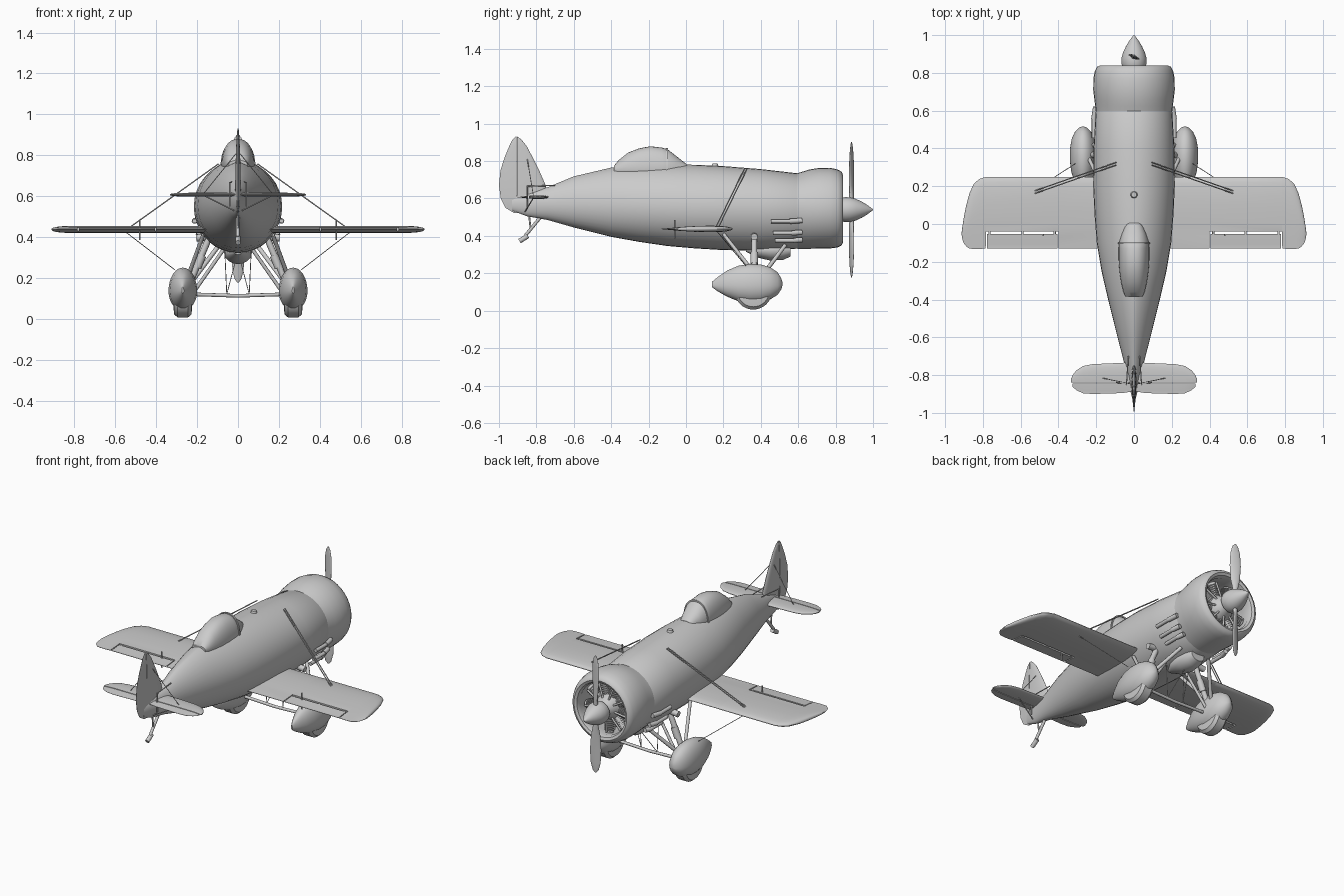
import bpy, bmesh, math
from mathutils import Vector

cube = bpy.data.objects.get("Cube")
if cube:
    bpy.data.objects.remove(cube, do_unlink=True)

grey = bpy.data.materials.new("plain grey")
grey.use_nodes = True
grey.diffuse_color = (0.6, 0.6, 0.6, 1)
grey.node_tree.nodes["Principled BSDF"].inputs["Base Color"].default_value = (0.6, 0.6, 0.6, 1)


def finish(name, bm):
    bmesh.ops.recalc_face_normals(bm, faces=bm.faces)
    mesh = bpy.data.meshes.new(name)
    bm.to_mesh(mesh)
    bm.free()
    mesh.materials.append(grey)
    ob = bpy.data.objects.new(name, mesh)
    bpy.context.collection.objects.link(ob)
    bpy.ops.object.select_all(action='DESELECT')
    ob.select_set(True)
    bpy.context.view_layer.objects.active = ob
    bpy.ops.object.shade_smooth_by_angle(angle=math.radians(40))


def loft(name, rings, caps=True):
    bm = bmesh.new()
    rows = [[bm.verts.new(p) for p in ring] for ring in rings]
    n = len(rows[0])
    for a, b in zip(rows, rows[1:]):
        for i in range(n):
            j = (i + 1) % n
            bm.faces.new((a[i], a[j], b[j], b[i]))
    if caps:
        bm.faces.new(rows[0])
        bm.faces.new(rows[-1])
    finish(name, bm)


def oval(y, w, top, bottom, mid, peak=1.0, x=0, n=36):
    """Upright cross-section, with a more pointed upper half when peak > 1."""
    ring = []
    for i in range(n):
        t = math.tau * i / n
        c, s = math.cos(t), math.sin(t)
        p = peak if s > 0 else 1
        h = top - mid if s > 0 else mid - bottom
        ring.append((x + w * math.copysign(abs(c) ** p, c), y, mid + h * s))
    return ring


def revolve(name, profile, z=0.54):
    loft(name, [oval(y, r, z + r, z - r, z) for y, r in profile])


def rod(name, a, b, r, r2=None, n=10):
    a, b = Vector(a), Vector(b)
    d = (b - a).normalized()
    u = d.orthogonal().normalized()
    v = d.cross(u)
    circle = [u * math.cos(math.tau * i / n) + v * math.sin(math.tau * i / n) for i in range(n)]
    loft(name, [[a + c * r for c in circle], [b + c * (r2 or r) for c in circle]])


def airfoil(u):
    """Half thickness, from 0 to 1, along the chord."""
    return max(.06, 2.6 * math.sqrt(u) * (1 - u) * (1 - .1 * u))


def surface(name, stations, thick, place, front=9, back=-9):
    """Airfoil sections (span, leading, trailing[, own back limit]), kept
    between the front and back hinge lines and set in space by place."""
    full = max(st[1] - st[2] for st in stations)
    steps = (0, .03, .1, .2, .35, .5, .7, .85, 1)
    rings = []
    for s, le, te, *limit in stations:
        a, b = min(le, front), max([te, back] + limit)
        k = thick * ((le - te) / full) ** 0.6
        side = []
        for t in steps:
            c = a + (b - a) * t
            side.append((c, k * airfoil(min(1, max(0, (le - c) / (le - te))))))
        rings.append([place(s, c, h) for c, h in side] + [place(s, c, -h) for c, h in reversed(side)])
    loft(name, rings)


# Fuselage: y, half width, top, bottom, widest height, top sharpness
body = [(-.93, .008, .61, .535, .57, 1.2), (-.85, .027, .63, .505, .57, 1.2),
        (-.74, .051, .66, .485, .57, 1.25), (-.6, .087, .718, .445, .57, 1.3),
        (-.4, .137, .765, .395, .565, 1.3), (-.25, .172, .778, .368, .56, 1.25),
        (-.1, .197, .782, .346, .555, 1.15), (.05, .209, .78, .333, .55, 1.1),
        (.2, .216, .773, .324, .55, 1.05), (.4, .214, .757, .32, .545, 1),
        (.6, .202, .734, .332, .54, 1), (.66, .17, .7, .37, .54, 1)]
loft("fuselage", [oval(*s) for s in body])

# Open engine cowling, flush with the fuselage, with a rolled lip
cowl = [(.597, .203, .735, .331), (.625, .205, .744, .331), (.66, .21, .755, .331),
        (.71, .216, .763, .332), (.77, .215, .764, .333), (.81, .207, .755, .338),
        (.832, .196, .743, .349), (.839, .181, .727, .365), (.832, .166, .712, .38),
        (.81, .158, .704, .388), (.74, .175, .72, .37), (.65, .18, .72, .365)]
loft("cowling", [oval(*s, .546) for s in cowl], caps=False)

# Radial engine: crankcase and finned cylinders
revolve("crankcase", [(.65, .08), (.77, .075), (.8, .055), (.84, .04)])
for i in range(9):
    t = math.tau * (i + .5) / 9
    d = Vector((math.sin(t), 0, math.cos(t)))
    hub = Vector((0, .745, .54))
    rod("cylinder", hub + d * .06, hub + d * .16, .024)
    for k in range(6):
        r = .08 + .012 * k
        rod("cylinder_fin", hub + d * r, hub + d * (r + .005), .032, n=14)
    rod("pushrod", hub + d * .06 + Vector((0, .04, 0)), hub + d * .15 + Vector((0, .035, 0)), .006)

# Propeller and spinner
revolve("spinner", [(.835, .062), (.85, .067), (.88, .066), (.91, .057), (.94, .043),
                    (.97, .025), (.99, .01), (1, .002)])
for s in (-1, 1):
    rings = []
    for r, chord, depth in [(.03, .012, .012), (.07, .016, .012), (.13, .028, .009), (.22, .034, .007),
                            (.3, .03, .005), (.345, .018, .004), (.362, .004, .002)]:
        a = -(.75 - 1.2 * r)
        ring = []
        for i in range(16):
            u = chord * math.cos(math.tau * i / 16)
            v = depth * math.sin(math.tau * i / 16)
            ring.append((s * (u * math.cos(a) - v * math.sin(a)),
                         .885 + u * math.sin(a) * .8 + v * math.cos(a), .54 + s * r))
        rings.append(ring)
    loft("propeller_blade", rings)

# Canopy with a windscreen frame and a small filler cap ahead of it
hood = [(-.385, .045, .775), (-.36, .056, .805), (-.31, .068, .845), (-.25, .077, .868),
        (-.19, .081, .879), (-.13, .081, .872), (-.1, .08, .864), (-.05, .064, .825), (.005, .042, .782)]
loft("canopy", [oval(y, w, top, .7, .755, .85) for y, w, top in hood])
loft("windscreen_frame", [oval(y, .085, .871, .7, .755, .85) for y in (-.107, -.097)])
rod("filler_cap", (0, .155, .76), (0, .155, .787), .023, .014, 16)
# Belly intake
loft("belly_scoop", [oval(y, w, .36, b, .325) for y, w, b in
                     [(.32, .02, .315), (.38, .055, .285), (.45, .068, .268), (.52, .06, .272), (.56, .045, .29)]])

# Fin and rudder, split at the hinge line
fin = [(.523, -.87, -.92), (.55, -.78, -.965), (.6, -.745, -.99), (.67, -.75, -1),
       (.75, -.785, -.992), (.82, -.82, -.97), (.88, -.852, -.945), (.915, -.88, -.928), (.93, -.9, -.912)]
surface("fin", fin, .014, lambda s, c, h: (h, c, s), back=-.904)
surface("rudder", fin, .014, lambda s, c, h: (h, c, s), front=-.907)
# Tail skid
rod("skid_leg", (0, -.77, .51), (0, -.86, .4), .009)
rod("skid_shoe", (0, -.845, .4), (0, -.89, .372), .013)
rod("skid_brace", (0, -.84, .52), (0, -.83, .43), .005)

for s in (-1, 1):
    # Wing with a bay for the separate aileron
    def wing_place(x, c, h):
        return (s * x, c, .437 + h)
    surface("wing", [(.1, .25, -.13), (.4, .25, -.13), (.401, .25, -.13, -.04), (.784, .25, -.13, -.04),
                     (.785, .25, -.13), (.82, .238, -.132), (.85, .21, -.132), (.872, .16, -.13),
                     (.888, .1, -.118), (.9, .04, -.105), (.908, -.01, -.085), (.912, -.04, -.06)],
            .018, wing_place)
    surface("aileron", [(.406, .25, -.13), (.779, .25, -.13)], .018, wing_place, front=-.053)
    for x in (.42, .59, .765):
        rod("aileron_hinge", (s * x, -.035, .437), (s * x, -.065, .437), .006)
    rod("aileron_horn", (s * .48, -.06, .385), (s * .48, -.06, .485), .004)

    # Tailplane and elevator
    def tail_place(x, c, h):
        return (s * x, c, .607 + h)
    tail = [(0, -.73, -.885), (.06, -.735, -.895), (.22, -.742, -.9), (.27, -.752, -.896),
            (.305, -.775, -.88), (.325, -.8, -.862), (.333, -.82, -.845)]
    surface("tailplane", tail, .01, tail_place, back=-.84)
    surface("elevator", tail[:-1], .01, tail_place, front=-.845)
    rod("elevator_horn", (s * .04, -.85, .55), (s * .04, -.85, .67), .004)
    rod("tail_wire", (0, -.85, .82), (s * .17, -.815, .61), .002)
    rod("tail_brace", (s * .02, -.86, .53), (s * .17, -.815, .605), .003)
    rod("control_rod", (s * .03, -.7, .67), (s * .04, -.85, .665), .003)

    # Paired bracing wires above the wing and a wire below
    for y in (0, .014):
        rod("wing_brace", (s * .095, .312 + y, .758), (s * .53, .16 + y, .447), .003)
    rod("lower_wire", (s * .55, .165, .425), (s * .31, .32, .24), .002)

    # Three exhaust stubs
    for x, y, z in [(.213, .455, .478), (.193, .465, .415), (.163, .475, .375)]:
        rod("exhaust_pipe", (s * x, y, z), (s * x, y + .11, z), .011)
        rod("exhaust_elbow", (s * x, y + .1, z), (s * (x - .01), .62, z + .004), .014)

    # Wheel and streamlined spat
    spat = [(.14, .005, .155, .125), (.17, .022, .18, .103), (.22, .045, .215, .075), (.28, .063, .24, .05),
            (.34, .07, .25, .04), (.4, .069, .247, .042), (.45, .06, .232, .06), (.49, .042, .205, .085),
            (.51, .02, .172, .115), (.516, .004, .15, .136)]
    loft("wheel_spat", [oval(y, w, top, low, .135, x=s * .27) for y, w, top, low in spat])
    tyre = [(-.045, .06), (-.042, .085), (-.025, .1), (.025, .1), (.042, .085), (.045, .06)]
    loft("wheel", [[(s * .27 + x, .36 + r * math.cos(math.tau * i / 32), .106 + r * math.sin(math.tau * i / 32))
                    for i in range(32)] for x, r in tyre])

    # Undercarriage struts
    rod("main_strut", (s * .225, .365, .2), (s * .14, .365, .4), .016)
    rod("strut_collar", (s * .2, .365, .25), (s * .175, .365, .31), .021)
    rod("rear_strut", (s * .24, .35, .22), (s * .17, .2, .41), .01)
    rod("front_strut", (s * .22, .41, .19), (s * .1, .53, .35), .011)
    rod("inner_strut", (s * .21, .38, .14), (s * .07, .36, .34), .009)
    rod("cross_bar", (s * .23, .36, .12), (0, .36, .112), .009)
    rod("bar_wire", (s * .055, .36, .12), (s * .065, .36, .34), .002)
    rod("bar_wire", (s * .055, .36, .12), (s * .01, .47, .29), .002)
    rod("strut_socket", (s * .16, .365, .4), (s * .205, .365, .395), .018)
